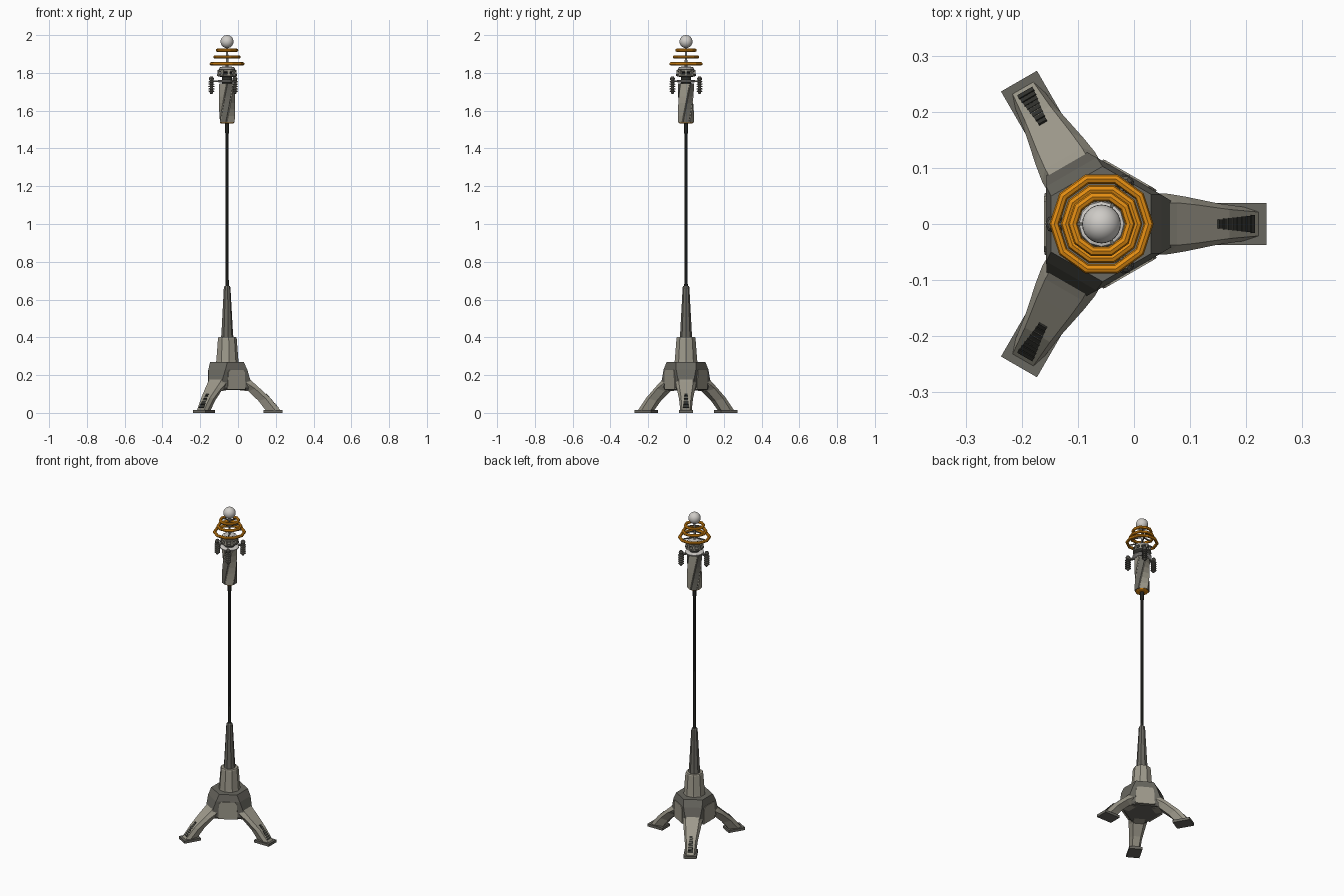
import bpy, bmesh, math
from mathutils import Vector, Matrix

if "Cube" in bpy.data.objects:
    bpy.data.objects.remove(bpy.data.objects["Cube"])

CX = -0.058  # mast axis


def mat(name, r, g, b):
    m = bpy.data.materials.new(name)
    m.diffuse_color = (r, g, b, 1)
    m.use_nodes = True
    m.node_tree.nodes["Principled BSDF"].inputs["Base Color"].default_value = m.diffuse_color
    return m


LIGHT = mat("light_stone_grey", 0.34, 0.32, 0.26)
DARK = mat("dark_grey", 0.14, 0.135, 0.115)
BLACK = mat("near_black", 0.03, 0.031, 0.026)
ORANGE = mat("orange", 0.78, 0.27, 0.006)
WHITE = mat("pale_grey", 0.62, 0.60, 0.57)


def finish(name, bm, material, angle=0.0, pos=(0, 0, 0), smooth=False):
    """Rotate about the mast axis, recalculate normals and link."""
    bmesh.ops.recalc_face_normals(bm, faces=bm.faces)
    bm.transform(Matrix.Translation((CX, 0, 0)) @ Matrix.Rotation(angle, 4, 'Z') @ Matrix.Translation(pos))
    me = bpy.data.meshes.new(name)
    bm.to_mesh(me)
    bm.free()
    me.materials.append(material)
    for p in me.polygons:
        p.use_smooth = smooth
    ob = bpy.data.objects.new(name, me)
    bpy.context.collection.objects.link(ob)
    return ob


def loft(name, rings, material, **kw):
    bm = bmesh.new()
    loops = [[bm.verts.new(p) for p in r] for r in rings]
    n = len(loops[0])
    for a, b in zip(loops, loops[1:]):
        for i in range(n):
            j = (i + 1) % n
            bm.faces.new((a[i], a[j], b[j], b[i]))
    bm.faces.new(loops[0])
    bm.faces.new(loops[-1])
    return finish(name, bm, material, **kw)


def lathe(name, profile, n, material, phase=0.0, **kw):
    rings = [[(r * math.cos(phase + 2 * math.pi * i / n), r * math.sin(phase + 2 * math.pi * i / n), z)
              for i in range(n)] for r, z in profile]
    return loft(name, rings, material, **kw)


def box(name, lo, hi, material, angle=0.0):
    rings = [[(lo[0], lo[1], z), (hi[0], lo[1], z), (hi[0], hi[1], z), (lo[0], hi[1], z)]
             for z in (lo[2], hi[2])]
    return loft(name, rings, material, angle=angle)


def torus(name, R, r, z, material, n=10, m=8):
    bm = bmesh.new()
    v = [[bm.verts.new(((R + r * math.cos(b * math.tau / m)) * math.cos(a * math.tau / n),
                        (R + r * math.cos(b * math.tau / m)) * math.sin(a * math.tau / n),
                        z + r * math.sin(b * math.tau / m))) for b in range(m)] for a in range(n)]
    for a in range(n):
        for b in range(m):
            c, d = (a + 1) % n, (b + 1) % m
            bm.faces.new((v[a][b], v[c][b], v[c][d], v[a][d]))
    return finish(name, bm, material)


def tri_ring(d, w, z, turn=0.0):
    """Triangle with cut corners: corner faces at distance d, half width w."""
    pts = []
    for k in range(3):
        for s in (-1, 1):
            p = Matrix.Rotation(k * math.tau / 3 + turn, 3, 'Z') @ Vector((d, s * w, z))
            pts.append(p)
    return pts


# hub of the tripod
loft("hub", [tri_ring(0.11, 0.036, 0.12), tri_ring(0.128, 0.038, 0.135), tri_ring(0.123, 0.042, 0.175),
             tri_ring(0.107, 0.052, 0.23), tri_ring(0.088, 0.053, 0.27)], DARK)

# legs, feet, slots and hub panels, three of each
SECT = [((0.10, 0.20), (0.05, 0.122), 0.054), ((0.135, 0.165), (0.085, 0.118), 0.054),
        ((0.168, 0.135), (0.112, 0.115), 0.049), ((0.228, 0.08), (0.166, 0.064), 0.037),
        ((0.283, 0.012), (0.206, 0.012), 0.03)]
for k in range(3):
    ang = k * math.tau / 3
    rings = []
    for t, b, w in SECT:
        t, b = Vector((t[0], 0, t[1])), Vector((b[0], 0, b[1]))
        mid = t.lerp(b, 0.35)
        Y = Vector((0, w, 0))
        rings.append([t - Y * 0.7, mid - Y, b - Y * 0.6, b + Y * 0.6, mid + Y, t + Y * 0.7])
    loft(f"leg_{k}", rings, LIGHT, angle=ang)
    box(f"foot_{k}", (0.194, -0.037, 0), (0.294, 0.037, 0.016), DARK, ang)
    # ribbed dark slot lying on the leg's upper face
    for i in range(8):
        f = (i + 0.3) / 8.6
        x, z = 0.208 + 0.07 * f, 0.098 - 0.081 * f
        w = 0.008 + 0.009 * f
        d, u = Vector((0.0033, 0, -0.0038)), Vector((0.003, 0, 0.0025))
        c, Y = Vector((x, 0, z)), Vector((0, w, 0))
        loft(f"slot_rib_{k}_{i}", [[c - d - Y - u, c + d - Y - u, c + d + Y - u, c - d + Y - u],
                                   [c - d - Y + u, c + d - Y + u, c + d + Y + u, c - d + Y + u]], BLACK, angle=ang)
    # pale panel on the hub wall between two legs
    pr = []
    for x in (0.09, 0.101):
        pr.append([(x, -0.055, 0.123), (x, 0.055, 0.123), (x + 0.001, 0.05, 0.215),
                   (x + 0.001, 0.04, 0.228), (x + 0.001, -0.04, 0.228), (x + 0.001, -0.05, 0.215)])
    loft(f"hub_panel_{k}", pr, LIGHT, angle=ang + math.pi / 3)

# telescoping mast
lathe("collar", [(0.062, 0.265), (0.06, 0.28), (0.051, 0.395), (0.048, 0.402)], 9, LIGHT)
lathe("lower_mast", [(0.034, 0.395), (0.031, 0.43), (0.018, 0.665), (0.014, 0.672)], 9, DARK)
lathe("pole", [(0.0095, 0.66), (0.008, 0.8), (0.0075, 1.47), (0.011, 1.49), (0.011, 1.54)], 8, BLACK)

# twisted head: core prism with three wide pale panels
lathe("head_trim", [(0.03, 1.531), (0.036, 1.534), (0.036, 1.54)], 12, ORANGE)
TW = math.radians(55)
STEPS = [(i / 6, 1.538 + 0.207 * i / 6) for i in range(7)]
loft("head_core", [tri_ring(0.040, 0.015, z, t * TW) for t, z in STEPS], DARK)
for k in range(3):
    rings = []
    for t, z in STEPS:
        R = Matrix.Rotation(k * math.tau / 3 + math.pi / 3 + t * TW, 3, 'Z')
        rings.append([R @ Vector(p) for p in ((0.028, -0.024, z), (0.037, -0.022, z),
                                              (0.037, 0.022, z), (0.028, 0.024, z))])
    loft(f"head_panel_{k}", rings, LIGHT)

# neck with stacked discs
lathe("neck", [(0.028, 1.74), (0.026, 1.80), (0.03, 1.832)], 12, BLACK)
lathe("arm_plate", [(0.045, 1.75), (0.054, 1.754), (0.054, 1.759), (0.04, 1.763)], 12, WHITE)
lathe("neck_disc_low", [(0.036, 1.779), (0.052, 1.783), (0.052, 1.793), (0.036, 1.797)], 12, DARK)
lathe("neck_disc_high", [(0.04, 1.803), (0.049, 1.808), (0.045, 1.818), (0.034, 1.822)], 12, DARK)
lathe("neck_cap", [(0.042, 1.82), (0.04, 1.829), (0.02, 1.834)], 12, WHITE)
for k in range(9):
    box(f"neck_lug_{k}", (0.04, -0.006, 1.785), (0.051, 0.006, 1.814), LIGHT, k * math.tau / 9)

# hanging insulators on three arms
for k in range(3):
    ang = k * math.tau / 3 + math.pi / 3
    box(f"insulator_arm_{k}", (0.03, -0.008, 1.752), (0.088, 0.008, 1.76), DARK, ang)
    prof = [(0.005, 1.688), (0.009, 1.694)]
    for i in range(5):
        z = 1.699 + i * 0.0125
        prof += [(0.008, z), (0.017, z + 0.002), (0.015, z + 0.006), (0.008, z + 0.009)]
    prof += [(0.012, 1.762), (0.014, 1.77), (0.008, 1.78)]
    lathe(f"insulator_{k}", prof, 8, DARK, angle=ang, pos=(0.083, 0, 0))

# antenna rings, stem, struts and ball
lathe("stem", [(0.007, 1.825), (0.006, 1.94)], 8, WHITE)
for z, R in ((1.848, 0.084), (1.884, 0.064), (1.92, 0.051)):
    torus(f"antenna_ring_{int(z * 1000)}", R, 0.0088, z, ORANGE)
    for k in range(3):
        box(f"ring_strut_{int(z * 1000)}_{k}", (0.0, -0.003, z - 0.003), (R, 0.003, z + 0.003), DARK,
            k * math.tau / 3 + math.pi / 3)
bm = bmesh.new()
bmesh.ops.create_uvsphere(bm, u_segments=24, v_segments=14, radius=0.0345)
finish("top_ball", bm, WHITE, pos=(0, 0, 1.9655), smooth=True)
